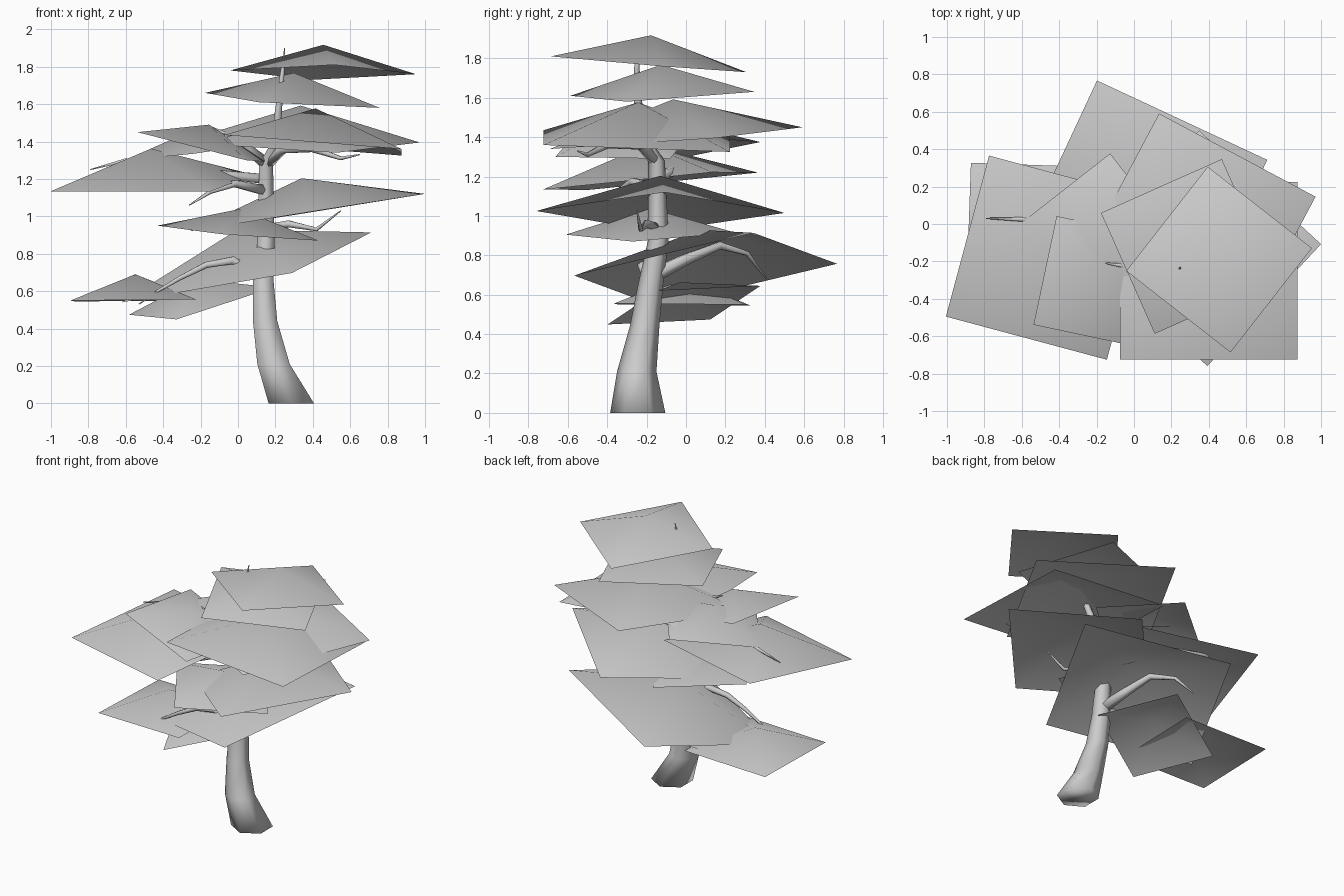
import bpy
import bmesh
from math import cos, sin, tau, radians
from mathutils import Vector

default_cube = bpy.data.objects.get("Cube")
if default_cube:
    bpy.data.objects.remove(default_cube, do_unlink=True)

# One plain grey for the whole tree
grey = bpy.data.materials.new("plain_grey")
grey.use_nodes = True
grey.diffuse_color = (0.6, 0.6, 0.6, 1)
grey.node_tree.nodes["Principled BSDF"].inputs["Base Color"].default_value = grey.diffuse_color


def finish(bm, name):
    """Turn a bmesh into a smooth shaded, coloured object."""
    for face in bm.faces:
        face.smooth = True
    mesh = bpy.data.meshes.new(name)
    bm.to_mesh(mesh)
    bm.free()
    mesh.materials.append(grey)
    obj = bpy.data.objects.new(name, mesh)
    bpy.context.collection.objects.link(obj)
    return obj


def tube(name, points, radii, level=False, sides=6):
    """Tapered low-poly tube along a path; level keeps its rings horizontal."""
    bm = bmesh.new()
    points = [Vector(p) for p in points]
    rings = []
    for i, (point, radius) in enumerate(zip(points, radii)):
        before = points[max(i - 1, 0)]
        after = points[min(i + 1, len(points) - 1)]
        axis = Vector((0, 0, 1)) if level else (after - before).normalized()
        across = Vector((0, 1, 0)) if level else axis.cross(Vector((0, 0, 1))).normalized()
        other = axis.cross(across)
        ring = []
        for k in range(sides):
            turn = tau * k / sides
            offset = across * cos(turn) + other * sin(turn)
            ring.append(bm.verts.new(point + offset * radius))
        rings.append(ring)
    for low, high in zip(rings, rings[1:]):
        for k in range(sides):
            n = (k + 1) % sides
            bm.faces.new((low[k], low[n], high[n], high[k]))
    bm.faces.new(rings[0][::-1])
    bm.faces.new(rings[-1])
    bmesh.ops.recalc_face_normals(bm, faces=bm.faces)
    return finish(bm, name)


def leaf_canopy(name, centre, reach, spin, tilt_u, tilt_v):
    """Shallow open pyramid: a tilted square whose middle is raised."""
    bm = bmesh.new()
    centre = Vector(centre)
    spin = radians(spin)
    u = Vector((reach * cos(spin), reach * sin(spin), tilt_u))
    v = Vector((-reach * sin(spin), reach * cos(spin), tilt_v))
    peak = bm.verts.new(centre + u.cross(v).normalized() * reach * 0.295)
    corners = [bm.verts.new(centre + d) for d in (u, v, -u, -v)]
    for k in range(len(corners)):
        bm.faces.new((corners[k], corners[(k + 1) % 4], peak))
    return finish(bm, name)


# Trunk: leaning base that narrows into a thin leader
trunk = [
    (0.285, -0.245, 0, 0.14), (0.19, -0.25, 0.21, 0.1),
    (0.145, -0.21, 0.44, 0.075), (0.135, -0.18, 0.65, 0.064),
    (0.15, -0.14, 0.88, 0.052), (0.15, -0.15, 1.28, 0.043),
    (0.19, -0.2, 1.37, 0.03), (0.21, -0.24, 1.5, 0.024),
    (0.235, -0.25, 1.75, 0.014), (0.25, -0.23, 1.9, 0.003),
]
tube("trunk", [p[:3] for p in trunk], [p[3] for p in trunk], level=True)

# Branches: starting thickness and path
branches = {
    "low_right_branch": (0.03, [(0.13, -0.18, 0.66), (-0.03, -0.23, 0.765), (-0.17, -0.24, 0.74),
                                (-0.31, -0.25, 0.67), (-0.43, -0.25, 0.6), (-0.53, -0.25, 0.53)]),
    "back_branch": (0.04, [(0.14, -0.16, 0.7), (0.07, 0, 0.78), (0, 0.17, 0.85),
                           (-0.1, 0.31, 0.81), (-0.17, 0.41, 0.68)]),
    "low_left_branch": (0.03, [(0.15, -0.14, 0.93), (0.27, -0.2, 0.96),
                               (0.42, -0.23, 0.93), (0.55, -0.25, 1.03)]),
    "middle_right_branch": (0.03, [(0.14, -0.16, 1.14), (-0.02, -0.27, 1.175),
                                   (-0.15, -0.34, 1.13), (-0.26, -0.4, 1.06)]),
    "upper_left_branch": (0.035, [(0.15, -0.15, 1.28), (0.24, -0.23, 1.36), (0.4, -0.4, 1.36),
                                  (0.55, -0.5, 1.31), (0.65, -0.55, 1.33)]),
    "upper_right_branch": (0.035, [(0.15, -0.15, 1.28), (0, -0.23, 1.41), (-0.15, -0.21, 1.48)]),
    "far_right_branch": (0.03, [(0.14, -0.14, 1.2), (-0.35, 0, 1.25),
                                (-0.6, 0.025, 1.3), (-0.79, 0.03, 1.25)]),
}
for name, (thick, path) in branches.items():
    last = len(path) - 1
    tube(name, path, [thick * (1 - 0.9 * i / last) for i in range(last + 1)])

# Foliage: centre, corner reach, spin in degrees, rise towards two corners
canopies = {
    "crown_canopy": ((0.455, -0.19, 1.77), 0.5, 7, -0.01, -0.04),
    "second_canopy": ((0.29, -0.12, 1.62), 0.5, -21, -0.04, 0.01),
    "upper_back_canopy": ((0.33, -0.05, 1.395), 0.67, 17, 0, 0.055),
    "upper_front_canopy": ((0.4, -0.25, 1.38), 0.67, 45, -0.055, 0.02),
    "upper_right_back_canopy": ((-0.18, -0.05, 1.355), 0.43, -7, 0.055, 0.02),
    "upper_right_front_canopy": ((-0.185, -0.31, 1.37), 0.42, 33, -0.08, 0.07),
    "wide_right_canopy": ((-0.46, -0.18, 1.177), 0.63, 30, 0.045, 0.043),
    "wide_left_canopy": ((0.37, -0.13, 1.02), 0.63, 2, 0.1, -0.005),
    "middle_canopy": ((0, -0.18, 0.91), 0.44, -12, -0.04, 0.005),
    "wide_back_canopy": ((0.045, 0.1, 0.727), 0.71, 20, 0.187, 0.03),
    "lowest_canopy": ((-0.195, -0.01, 0.547), 0.41, -19, 0.073, 0.098),
    "low_right_canopy": ((-0.548, -0.02, 0.55), 0.475, 43, 0, -0.005),
}
for name, shape in canopies.items():
    leaf_canopy(name, *shape)
